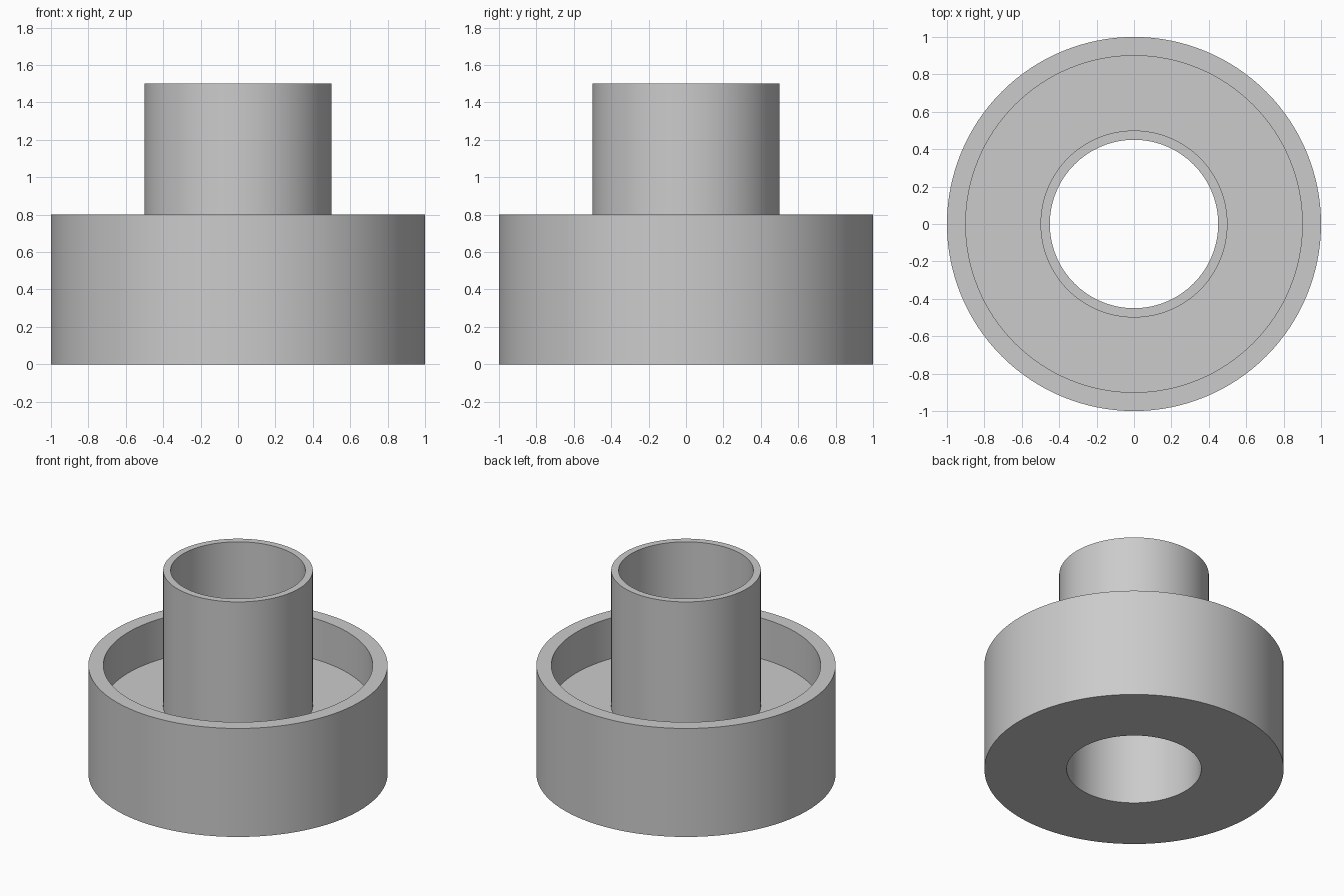
import bpy
import bmesh
import math

if "Cube" in bpy.data.objects:
    bpy.data.objects.remove(bpy.data.objects["Cube"], do_unlink=True)

SEGMENTS = 128
GREY = (0.6, 0.6, 0.6, 1)

material = bpy.data.materials.new("plain grey")
material.use_nodes = True
material.diffuse_color = GREY
material.node_tree.nodes["Principled BSDF"].inputs["Base Color"].default_value = GREY


def lathe(name, profile):
    """Spin a closed (radius, height) profile around the z axis."""
    bm = bmesh.new()
    rings = []
    for radius, z in profile:
        ring = bmesh.ops.create_circle(bm, segments=SEGMENTS, radius=radius)["verts"]
        bmesh.ops.translate(bm, verts=ring, vec=(0, 0, z))
        rings.append(ring)
    for a, b in zip(rings, rings[1:] + rings[:1]):
        for i in range(SEGMENTS):
            j = (i + 1) % SEGMENTS
            bm.faces.new((a[i], a[j], b[j], b[i]))
    bmesh.ops.recalc_face_normals(bm, faces=bm.faces)
    mesh = bpy.data.meshes.new(name)
    bm.to_mesh(mesh)
    bm.free()
    mesh.materials.append(material)
    obj = bpy.data.objects.new(name, mesh)
    bpy.context.collection.objects.link(obj)
    bpy.ops.object.select_all(action="DESELECT")
    obj.select_set(True)
    bpy.context.view_layer.objects.active = obj
    bpy.ops.object.shade_smooth_by_angle(angle=math.radians(30))
    return obj


# Thick base with a raised rim, a recessed floor and a hollow central tube
BORE, TUBE, RIM, OUTER = 0.45, 0.5, 0.9, 1.0
FLOOR, RIM_TOP, TUBE_TOP = 0.5, 0.8, 1.5
lathe("flanged_tube_base", [
    (BORE, 0), (OUTER, 0), (OUTER, RIM_TOP), (RIM, RIM_TOP),
    (RIM, FLOOR), (TUBE, FLOOR), (TUBE, TUBE_TOP), (BORE, TUBE_TOP),
])
